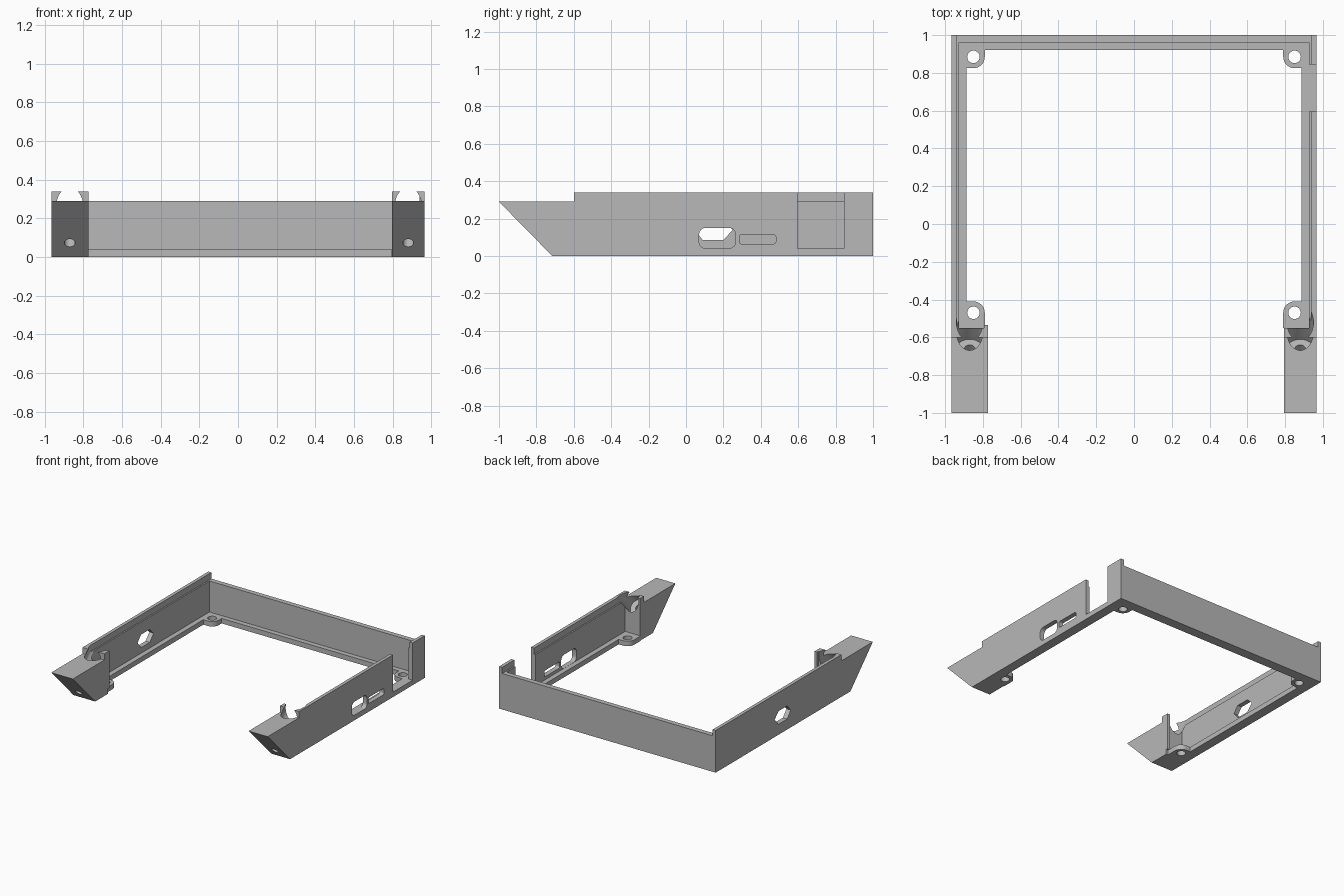
import bpy, bmesh, math
from mathutils import Vector

cube = bpy.data.objects.get("Cube")
if cube:
    bpy.data.objects.remove(cube, do_unlink=True)

grey = bpy.data.materials.new("matte grey")
grey.use_nodes = True
COLOUR = (0.48, 0.48, 0.48, 1)
grey.diffuse_color = COLOUR
grey.node_tree.nodes["Principled BSDF"].inputs["Base Color"].default_value = COLOUR


def prism(name, pts, axis, a, b):
    """Extrude a 2D profile along x (profile in y, z) or z (profile in x, y)."""
    bm = bmesh.new()
    place = (lambda p: (a, p[0], p[1])) if axis == "x" else (lambda p: (p[0], p[1], a))
    face = bm.faces.new([bm.verts.new(place(p)) for p in pts])
    ext = bmesh.ops.extrude_face_region(bm, geom=[face])
    move = Vector((b - a, 0, 0)) if axis == "x" else Vector((0, 0, b - a))
    verts = [g for g in ext["geom"] if isinstance(g, bmesh.types.BMVert)]
    bmesh.ops.translate(bm, vec=move, verts=verts)
    bmesh.ops.recalc_face_normals(bm, faces=bm.faces)
    return finish(name, bm)


def finish(name, bm):
    mesh = bpy.data.meshes.new(name)
    bm.to_mesh(mesh)
    bm.free()
    mesh.materials.append(grey)
    ob = bpy.data.objects.new(name, mesh)
    bpy.context.collection.objects.link(ob)
    return ob


def box(name, x0, x1, y0, y1, z0, z1):
    x0, x1 = sorted((x0, x1))
    return prism(name, [(x0, y0), (x1, y0), (x1, y1), (x0, y1)], "z", z0, z1)


def arc(cx, cy, r, start, end, n):
    return [(cx + r * math.cos(math.radians(start + (end - start) * i / n)),
             cy + r * math.sin(math.radians(start + (end - start) * i / n)))
            for i in range(n + 1)]


def rounded_slot(name, y0, y1, z0, z1, r):
    corners = [(y1 - r, z1 - r, 0), (y0 + r, z1 - r, 90),
               (y0 + r, z0 + r, 180), (y1 - r, z0 + r, 270)]
    pts = [p for y, z, s in corners for p in arc(y, z, r, s, s + 90, 6)]
    return prism(name, pts, "x", 0.87, 1.05)


def slanted_bore(name, x, y, z, r, length):
    """Cylinder starting at a point and rising backwards at 45 degrees."""
    bm = bmesh.new()
    bmesh.ops.create_cone(bm, cap_ends=True, segments=40, radius1=r, radius2=r, depth=length)
    bmesh.ops.translate(bm, vec=(0, 0, length / 2), verts=bm.verts)
    for v in bm.verts:
        s = math.sqrt(0.5)
        v.co = Vector((x + v.co.x, y + s * (v.co.y + v.co.z), z + s * (v.co.z - v.co.y)))
    return finish(name, bm)


def combine(body, others, operation):
    """Apply boolean operations in turn and remove the operands."""
    for other in others:
        mod = body.modifiers.new("bool", "BOOLEAN")
        mod.operation, mod.solver, mod.object = operation, "EXACT", other
        graph = bpy.context.evaluated_depsgraph_get()
        mesh = bpy.data.meshes.new_from_object(body.evaluated_get(graph))
        body.modifiers.clear()
        body.data = mesh
        bpy.data.objects.remove(other, do_unlink=True)


OUT, FLOOR, LEDGE, TOP = 0.965, 0.04, 0.29, 0.34
ARM_BACK = -0.55

# Back wall and its floor flange
frame = box("enclosure_frame", -OUT, OUT, 0.96, 1, 0, LEDGE)
parts = [box("back_flange", -OUT, OUT, 0.92, 1, 0, FLOOR)]
cutters = []

# Side walls: stepped ledge and lip; the left wall has a gap near the back
for side, spans in ((-1, [(ARM_BACK, 1)]), (1, [(ARM_BACK, 0.595), (0.845, 1)])):
    parts.append(box("side_flange", side * 0.887, side * OUT, ARM_BACK, 1, 0, FLOOR))
    for y0, y1 in spans:
        parts.append(box("side_wall", side * 0.927, side * OUT, y0, y1, 0, LEDGE))
        parts.append(box("side_lip", side * 0.938, side * OUT, y0, y1, 0, TOP))

    # Screw bosses in the corners, with one rounded corner each
    for y_in, y_out, turn in ((0.825, 0.97, -1), (-0.41, ARM_BACK, 1)):
        r = 0.06
        curve = arc(0.79 + r, y_in - turn * r, r, 180, 180 - turn * 90, 8)
        pts = [(side * x, y) for x, y in [(0.79, y_out)] + curve + [(0.95, y_in), (0.95, y_out)]]
        parts.append(prism("screw_boss", pts, "z", 0, FLOOR))
        hole_y = 0.885 if y_in > 0 else -0.47
        hole = arc(side * 0.85, hole_y, 0.033, 0, 360, 32)[:-1]
        cutters.append(prism("boss_hole", hole, "z", -0.1, 0.1))

# Front arms with slanted ends, screw channel and wider counterbore
ARM = [(-1, LEDGE), (-0.715, 0), (ARM_BACK, 0), (ARM_BACK, TOP), (-0.6, TOP), (-0.6, LEDGE)]
for inner, outer, mid in ((-0.772, -OUT, -0.87), (0.795, OUT, 0.88)):
    parts.append(prism("front_arm", ARM, "x", inner, outer))
    cutters.append(slanted_bore("screw_channel", mid, -0.86, 0.0, 0.028, 0.4))
    cutters.append(slanted_bore("counterbore", mid, -0.66, 0.2, 0.07, 0.5))
parts.append(box("arm_rib", -0.795, -0.772, -0.58, -0.535, FLOOR, TOP))

# Port openings in the left wall, six-sided opening in the right wall
cutters.append(rounded_slot("large_port", 0.07, 0.265, FLOOR + 0.001, 0.15, 0.035))
cutters.append(rounded_slot("small_port", 0.285, 0.48, 0.065, 0.115, 0.012))
SIX = [(0.045, 0.14), (0.09, 0.19), (0.2, 0.19), (0.25, 0.14), (0.2, 0.085), (0.09, 0.085)]
cutters.append(prism("six_sided_port", SIX, "x", -1.05, -0.87))

combine(frame, parts, "UNION")
combine(frame, cutters, "DIFFERENCE")

# Smooth the round bores, keep all other edges crisp
bpy.ops.object.select_all(action="DESELECT")
frame.select_set(True)
bpy.context.view_layer.objects.active = frame
bpy.ops.object.shade_smooth_by_angle(angle=math.radians(25))
